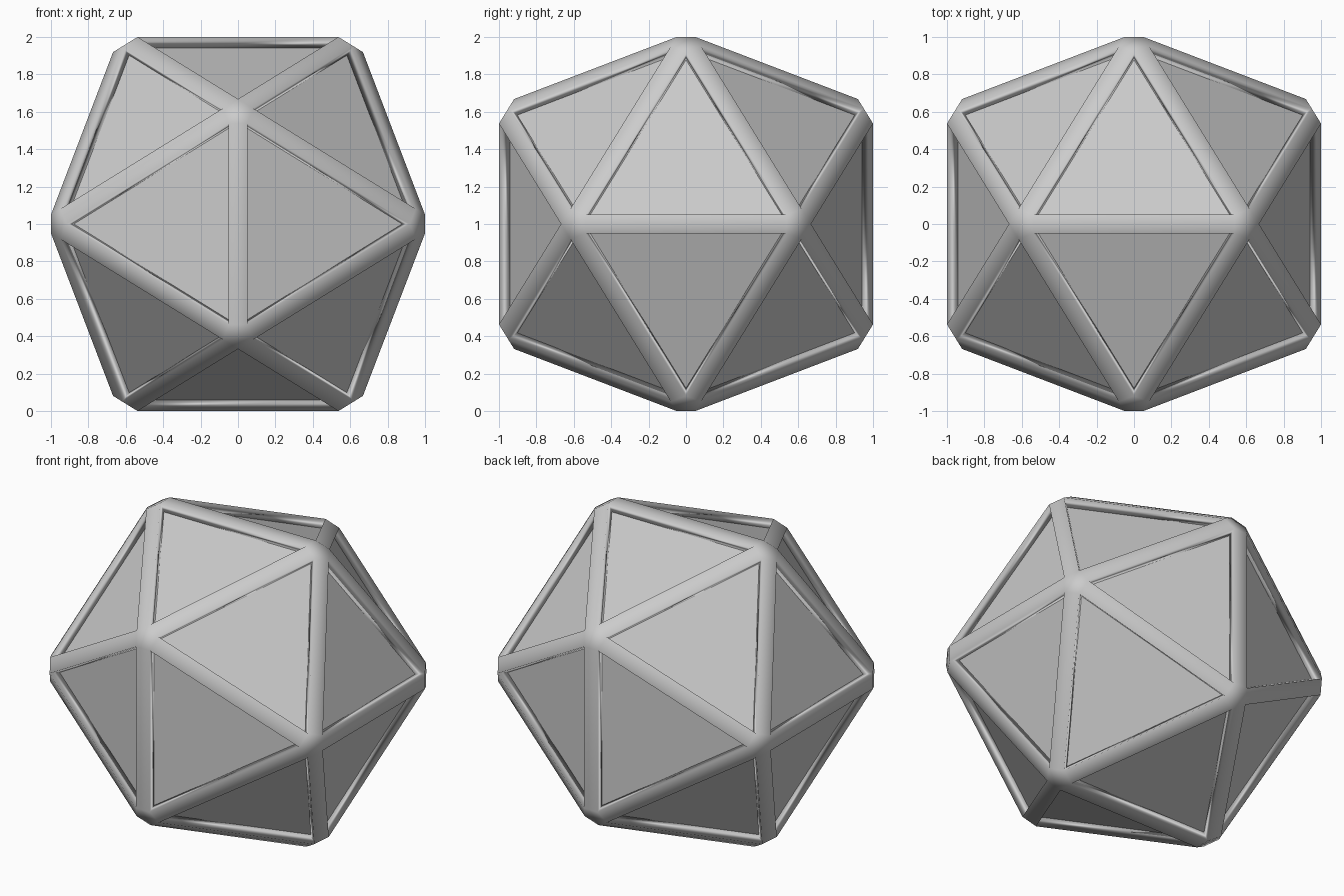
import bpy, bmesh
from mathutils import Vector

if "Cube" in bpy.data.objects:
    bpy.data.objects.remove(bpy.data.objects["Cube"])

PHI = (1 + 5 ** 0.5) / 2
CENTRE = Vector((0, 0, 1))


def icosahedron(b):
    """bmesh icosahedron whose edges lie at distance b along the main axes."""
    a = b / PHI
    bm = bmesh.new()
    for s in (-1, 1):
        for t in (-1, 1):
            bm.verts.new((s * a, 0, t * b))
            bm.verts.new((0, s * b, t * a))
            bm.verts.new((s * b, t * a, 0))
    bmesh.ops.convex_hull(bm, input=bm.verts[:])
    bmesh.ops.recalc_face_normals(bm, faces=bm.faces[:])
    return bm


def add_object(name, bm, smooth):
    for f in bm.faces:
        f.smooth = smooth
    mesh = bpy.data.meshes.new(name)
    bm.to_mesh(mesh)
    bm.free()
    ob = bpy.data.objects.new(name, mesh)
    ob.location = CENTRE
    bpy.context.collection.objects.link(ob)
    return ob


# Flat triangular panels: a solid core behind the frame
add_object("panels", icosahedron(0.957), False)

# Edge frame: bevelled shell with its triangles opened, then thickened inward
bm = icosahedron(1.019)
bmesh.ops.bevel(bm, geom=bm.edges[:], offset=0.0535, offset_type='OFFSET',
                segments=1, profile=0.5, affect='EDGES')
bmesh.ops.recalc_face_normals(bm, faces=bm.faces[:])
bmesh.ops.delete(bm, geom=[f for f in bm.faces if len(f.verts) == 3],
                 context='FACES_ONLY')
frame = add_object("edge_frame", bm, True)
solid = frame.modifiers.new("thickness", 'SOLIDIFY')
solid.thickness = 0.07
solid.offset = -1
